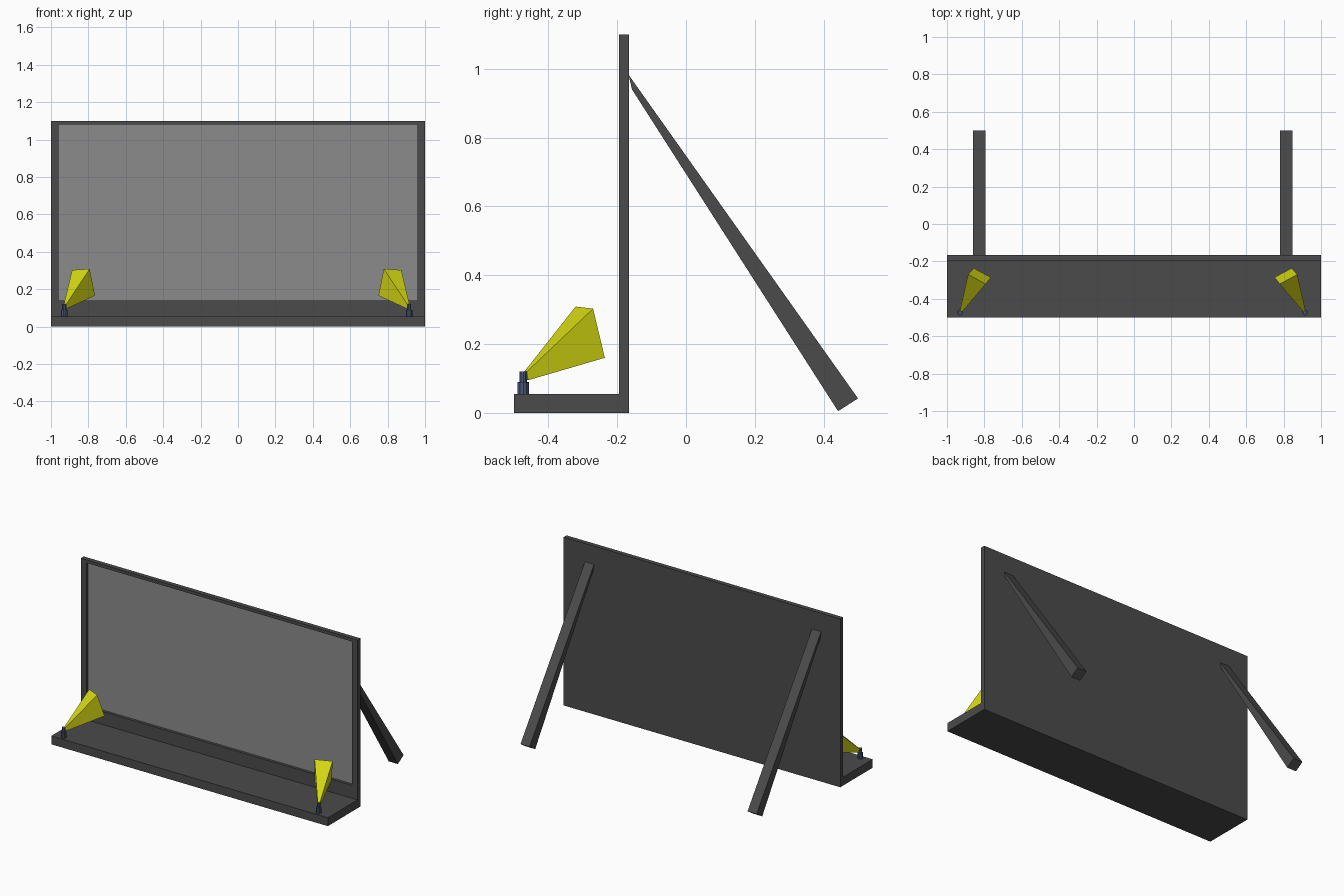
import bpy, bmesh, math
from mathutils import Vector

if "Cube" in bpy.data.objects:
    bpy.data.objects.remove(bpy.data.objects["Cube"])

CX = -0.007  # mirror plane of the paired parts


def material(name, rgb):
    m = bpy.data.materials.new(name)
    m.diffuse_color = (*rgb, 1)
    m.use_nodes = True
    m.node_tree.nodes["Principled BSDF"].inputs["Base Color"].default_value = m.diffuse_color
    return m


DARK = material("dark_grey", (0.07, 0.07, 0.07))
SCREEN = material("screen_grey", (0.26, 0.26, 0.26))
YELLOW = material("yellow", (0.66, 0.68, 0.006))
BLUE = material("steel_blue", (0.07, 0.095, 0.18))


def finish(name, bm, mat):
    bmesh.ops.recalc_face_normals(bm, faces=bm.faces[:])
    me = bpy.data.meshes.new(name)
    bm.to_mesh(me)
    bm.free()
    me.materials.append(mat)
    ob = bpy.data.objects.new(name, me)
    bpy.context.collection.objects.link(ob)
    return ob


def loft(bm, a, b):
    """Closed solid between two matching outlines."""
    va = [bm.verts.new(p) for p in a]
    vb = [bm.verts.new(p) for p in b]
    n = len(a)
    for i in range(n):
        j = (i + 1) % n
        bm.faces.new((va[i], va[j], vb[j], vb[i]))
    bm.faces.new(va[::-1])
    bm.faces.new(vb)


def prism(bm, profile, x0, x1):
    """Extrude a (y, z) profile along x."""
    loft(bm, [(x0, y, z) for y, z in profile], [(x1, y, z) for y, z in profile])


# L-shaped board and base, with a recess in the front of the board
bm = bmesh.new()
prism(bm, [(-0.5, 0), (-0.165, 0), (-0.165, 1.1), (-0.195, 1.1),
           (-0.195, 0.055), (-0.5, 0.055)], -1, 1)
bm.normal_update()
front = next(f for f in bm.faces
             if all(abs(v.co.y + 0.195) < 1e-4 for v in f.verts))
for depth in (-0.195, -0.174):
    bmesh.ops.inset_individual(bm, faces=[front], thickness=0.005)
    for v in front.verts:
        v.co = Vector((math.copysign(0.96, v.co.x), depth,
                       1.08 if v.co.z > 0.6 else 0.14))
finish("board_and_base", bm, DARK)

# Screen panel lying in the recess
bm = bmesh.new()
prism(bm, [(-0.177, 0.14), (-0.172, 0.14), (-0.172, 1.08), (-0.177, 1.08)],
      -0.96, 0.96)
finish("screen_panel", bm, SCREEN)

for side, s in (("left", 1), ("right", -1)):
    def px(x):
        return CX + s * (x - CX)

    # Tapered rear support leg
    bm = bmesh.new()
    prism(bm, [(0.442, 0.005), (0.5, 0.042), (-0.167, 0.983), (-0.157, 0.94)],
          px(-0.861), px(-0.795))
    finish("rear_leg_" + side, bm, DARK)

    # Stepped lamp post
    bm = bmesh.new()
    for r, z0, z1 in ((0.017, 0.054, 0.09), (0.011, 0.09, 0.12)):
        ring = [(px(-0.929) + r * math.cos(k * math.tau / 10),
                 -0.473 + r * math.sin(k * math.tau / 10)) for k in range(10)]
        loft(bm, [(x, y, z0) for x, y in ring], [(x, y, z1) for x, y in ring])
    finish("lamp_post_" + side, bm, BLUE)

    # Flared lamp shade aimed at the screen
    small = [(-0.929, -0.459, 0.095), (-0.917, -0.466, 0.096),
             (-0.919, -0.47, 0.12), (-0.931, -0.463, 0.119)]
    large = [(-0.857, -0.236, 0.16), (-0.765, -0.285, 0.166),
             (-0.793, -0.321, 0.309), (-0.887, -0.27, 0.303)]
    bm = bmesh.new()
    loft(bm, [(px(x), y, z) for x, y, z in small],
         [(px(x), y, z) for x, y, z in large])
    finish("lamp_shade_" + side, bm, YELLOW)
